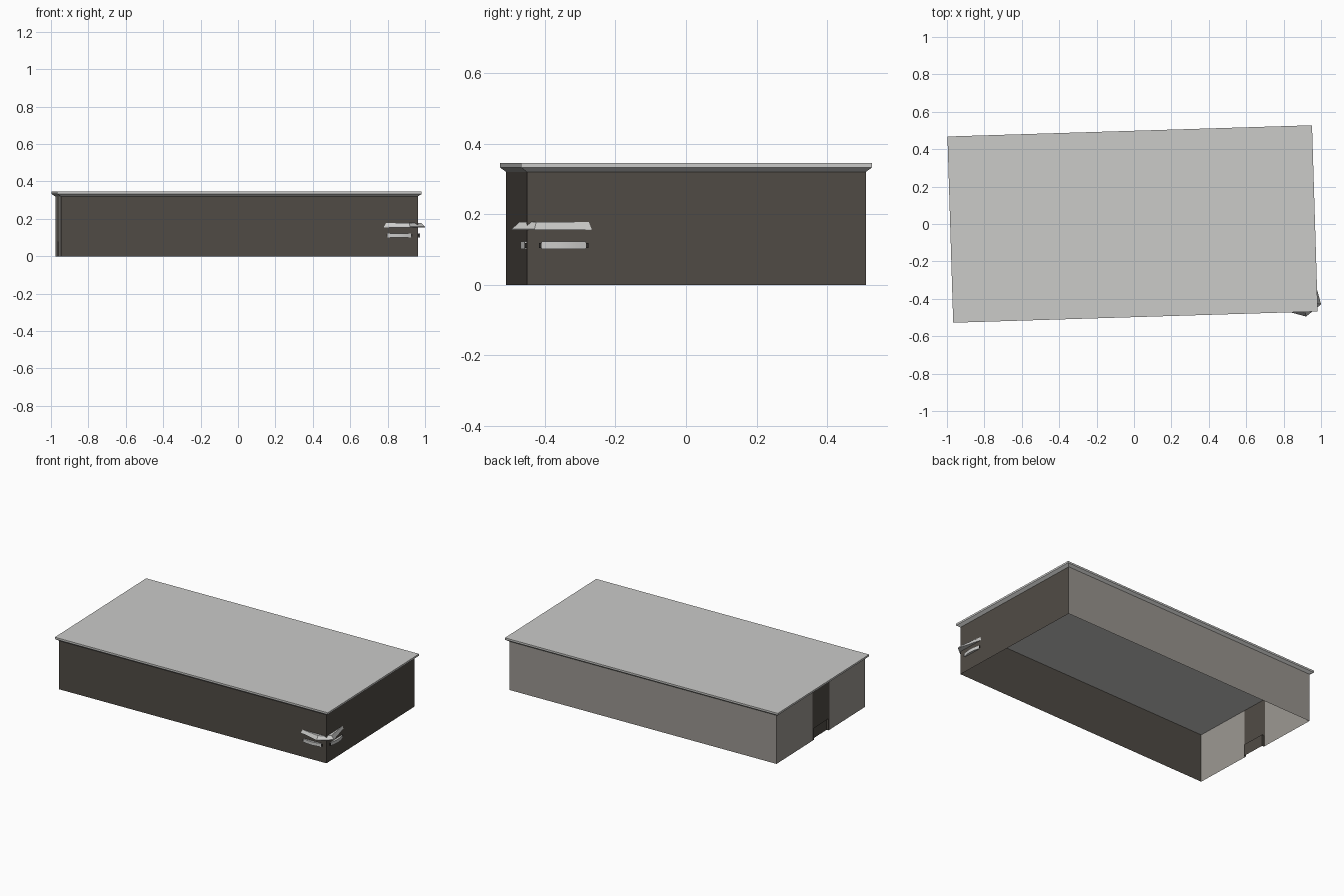
import bpy, bmesh, math
from mathutils import Matrix, Vector

if "Cube" in bpy.data.objects:
    bpy.data.objects.remove(bpy.data.objects["Cube"])

ANGLE = math.atan2(0.06, 1.95)          # whole building is turned slightly
PLACE = Matrix.Translation((-0.0075, 0, 0)) @ Matrix.Rotation(ANGLE, 4, 'Z')
A, B, H = 0.955, 0.481, 0.32            # wall half length, half width, height


def material(name, rgb):
    m = bpy.data.materials.new(name)
    lin = [(c / 255 / 12.92) if c < 11 else ((c / 255 + 0.055) / 1.055) ** 2.4 for c in rgb]
    m.diffuse_color = (*lin, 1)
    m.use_nodes = True
    m.node_tree.nodes["Principled BSDF"].inputs["Base Color"].default_value = m.diffuse_color
    return m


BROWN = material("dark brown wall", (80, 75, 69))
BEIGE = material("warm grey wall", (155, 151, 145))
LIGHT = material("light grey", (203, 203, 201))
DARK = material("charcoal", (45, 43, 41))


def make(name, faces, mat, closed=False):
    """Object from a list of polygons, in building coordinates."""
    bm = bmesh.new()
    for f in faces:
        bm.faces.new([bm.verts.new(p) for p in f])
    bmesh.ops.remove_doubles(bm, verts=bm.verts, dist=1e-5)
    if closed:
        bmesh.ops.recalc_face_normals(bm, faces=bm.faces)
    me = bpy.data.meshes.new(name)
    bm.to_mesh(me)
    bm.free()
    me.materials.append(mat)
    ob = bpy.data.objects.new(name, me)
    ob.matrix_world = PLACE
    bpy.context.collection.objects.link(ob)
    return ob


def wall(p, q, z0=0.0, z1=H):
    """Upright quad from plan point p to q, facing right of the walk reversed."""
    return [(*p, z0), (*q, z0), (*q, z1), (*p, z1)]


def loft(rings):
    """Closed skin through stacked (outline, z) rings."""
    pts = [[(x, y, z) for x, y in ring] for ring, z in rings]
    faces = [pts[0][::-1], pts[-1]]
    for lo, hi in zip(pts, pts[1:]):
        n = len(lo)
        faces += [[lo[i], lo[(i + 1) % n], hi[(i + 1) % n], hi[i]] for i in range(n)]
    return faces


def rect(a, b):
    return [(-a, -b), (a, -b), (a, b), (-a, b)]


# Thin shell walls, open at the bottom
make("front_wall", [wall((-A, -B), (A, -B))], BROWN)
make("right_wall", [wall((A, -B), (A, B))], BROWN)
make("back_wall", [wall((A, B), (-A, B))], BEIGE)
y0, y1 = -0.097, 0.087
make("left_wall", [wall((-A, B), (-A, y1)), wall((-A, y0), (-A, -B))], BEIGE)

# Entrance strip with a shallow recessed doorway
d0, d1, dz, x = y0 + 0.012, y1 - 0.012, 0.077, -A
xi = x + 0.014
make("entrance_strip", [
    wall((x, y1), (x, y0), dz, H),
    wall((x, y1), (x, d1), 0, dz), wall((x, d0), (x, y0), 0, dz),
    wall((x, d1), (xi, d1), 0, dz), wall((xi, d0), (x, d0), 0, dz),
    [(x, d1, dz), (xi, d1, dz), (xi, d0, dz), (x, d0, dz)]], BROWN)
make("entrance_door", [wall((xi, d1), (xi, d0), 0, dz)], BROWN)

# Roof slab flaring out from the wall top
make("roof", loft([(rect(A, B), H), (rect(0.975, 0.498), 0.333),
                   (rect(0.975, 0.498), 0.345)]), LIGHT, True)

# Corner canopy, wide at the bottom and narrower on top
low = [(0.773, -B), (0.912, -0.523), (0.994, -0.4605), (A, -0.297), (A, -B)]
top = [(0.785, -B), (0.907, -0.501), (0.974, -0.455), (A, -0.305), (A, -B)]
make("corner_canopy", loft([(low, 0.155), (low, 0.158), (top, 0.178)]), LIGHT, True)


def bowed_panel(name, start, end, out, z0, z1):
    """Wall lamp panel bowed outward, with small dark end brackets."""
    s, e, o = Vector(start), Vector(end), Vector(out)
    n = 10
    arc = [s.lerp(e, i / n) + o * (0.005 + 0.01 * math.sin(math.pi * i / n)) for i in range(n + 1)]
    outline = [tuple(p) for p in [s] + arc + [e]]
    ob = make(name, loft([(outline, z0), (outline, z1)]), LIGHT, True)
    for p in ob.data.polygons:
        p.use_smooth = abs(p.normal.z) < 0.5 and p.area < 0.001 and len(p.vertices) == 4
    ob.data.set_sharp_from_angle(angle=math.radians(35))
    step = (e - s).normalized() * 0.007
    for label, p, q in (("start", s - step, s), ("end", e, e + step)):
        box = [tuple(v) for v in (p, q, q + o * 0.005, p + o * 0.005)]
        make(f"{name}_{label}_bracket", loft([(box, z0 + 0.004), (box, z1 - 0.004)]), DARK, True)


bowed_panel("front_panel", (0.793, -B), (0.918, -B), (0, -1), 0.101, 0.123)
bowed_panel("right_panel", (A, -0.44), (A, -0.313), (1, 0), 0.101, 0.123)
